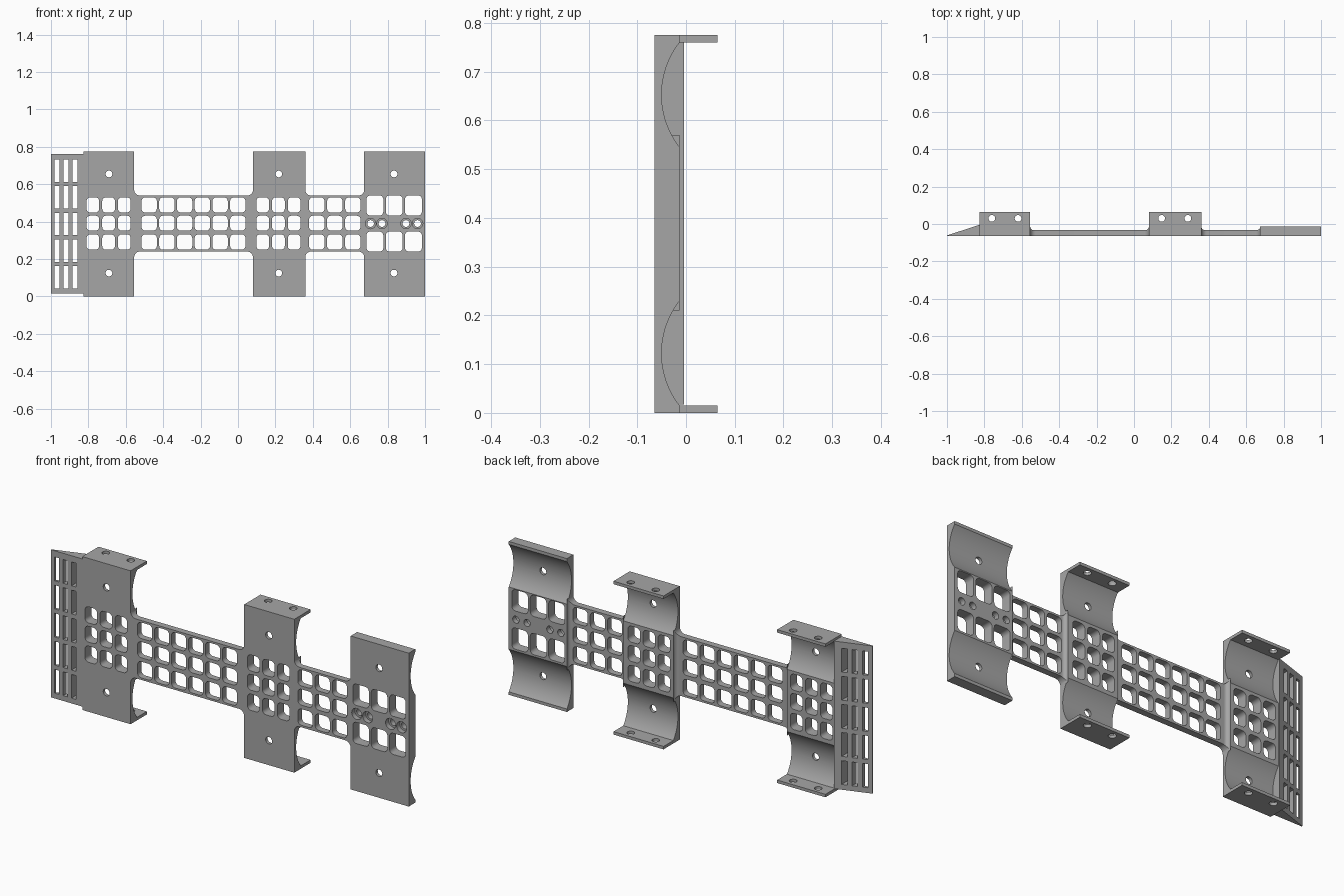
import bpy, bmesh, math

cube = bpy.data.objects.get("Cube")
if cube:
    bpy.data.objects.remove(cube, do_unlink=True)

grey = bpy.data.materials.new("plain grey")
grey.use_nodes = True
COLOUR = (0.38, 0.38, 0.38, 1)
grey.diffuse_color = COLOUR
grey.node_tree.nodes["Principled BSDF"].inputs["Base Color"].default_value = COLOUR

FRONT, BACK, STRIP_BACK = -0.065, -0.013, -0.033
HEIGHT = 0.775
MID = HEIGHT / 2
ROWS = [(0.25, 0.332), (0.352, 0.432), (0.449, 0.53)]


def arc(cx, cy, r, a0, a1, n=8):
    angles = [math.radians(a0 + (a1 - a0) * i / n) for i in range(n + 1)]
    return [(cx + r * math.cos(a), cy + r * math.sin(a)) for a in angles]


def rounded(x0, x1, z0, z1, r=0.02):
    pts = []
    for cx, cz, a in ((x1 - r, z1 - r, 0), (x0 + r, z1 - r, 90),
                      (x0 + r, z0 + r, 180), (x1 - r, z0 + r, 270)):
        pts += arc(cx, cz, r, a, a + 90, 5)
    return pts


def rect(x0, x1, z0, z1):
    return [(x0, z0), (x1, z0), (x1, z1), (x0, z1)]


def disc(x, z, r=0.018):
    return arc(x, z, r, 0, 360, 24)[:-1]


# Where each profile plane and its extrusion depth land in space
PLACE = {"xz": lambda a, b, d: (a, d, b),
         "yz": lambda a, b, d: (d, a, b),
         "xy": lambda a, b, d: (a, b, d)}


def prisms(name, outlines, plane, lo, hi):
    """One object holding an extruded solid for every outline."""
    bm = bmesh.new()
    for pts in outlines:
        low = [bm.verts.new(PLACE[plane](a, b, lo)) for a, b in pts]
        high = [bm.verts.new(PLACE[plane](a, b, hi)) for a, b in pts]
        bm.faces.new(low)
        bm.faces.new(high)
        for i in range(len(pts)):
            j = (i + 1) % len(pts)
            bm.faces.new((low[i], low[j], high[j], high[i]))
    bmesh.ops.recalc_face_normals(bm, faces=bm.faces)
    mesh = bpy.data.meshes.new(name)
    bm.to_mesh(mesh)
    bm.free()
    mesh.materials.append(grey)
    obj = bpy.data.objects.new(name, mesh)
    bpy.context.collection.objects.link(obj)
    return obj


def select(obj):
    bpy.ops.object.select_all(action="DESELECT")
    obj.select_set(True)
    bpy.context.view_layer.objects.active = obj


def boolean(obj, cutter, operation="DIFFERENCE"):
    cutter.hide_render = True
    mod = obj.modifiers.new("cut", "BOOLEAN")
    mod.operation, mod.solver, mod.object = operation, "EXACT", cutter
    select(obj)
    bpy.ops.object.modifier_apply(modifier=mod.name)
    bpy.data.objects.remove(cutter, do_unlink=True)


def cut_front(obj, outlines, lo=-0.2, hi=0.2):
    boolean(obj, prisms("cutter", outlines, "xz", lo, hi))


def smooth(obj):
    select(obj)
    bpy.ops.object.shade_smooth_by_angle(angle=math.radians(25))


def columns(first, pitch, width, count):
    return [(first + i * pitch, first + i * pitch + width) for i in range(count)]


def cells(cols, rows):
    return [rounded(x0, x1, z0, z1) for x0, x1 in cols for z0, z1 in rows]


def saddle_block(name, x0, x1, openings, hole_x, tabs=True):
    """Thick plate with two cylindrical scoops in its back."""
    lip = 0.065 if tabs else BACK
    upper = [(FRONT, HEIGHT), (lip, HEIGHT), (lip, 0.76)]
    upper += arc(0.125, 0.6525, 0.175, 142.1, 217.9, 24)
    lower = [(y, HEIGHT - z) for y, z in reversed(upper)]
    block = prisms(name, [clean(upper + lower)], "yz", x0, x1)
    cut_front(block, openings + [disc(hole_x, z) for z in (0.125, 0.655)])
    if tabs:
        holes = [disc(hole_x + s * 0.07, 0.03) for s in (-1, 1)]
        boolean(block, prisms("cutter", holes, "xy", -0.1, 1))
    return block


def clean(pts):
    """Drop points that repeat their predecessor."""
    return [p for i, p in enumerate(pts) if math.dist(p, pts[i - 1]) > 0.001]


def strip(name, x0, x1, cols):
    """Thin lattice, flared where it meets the blocks."""
    r, q, zb, zt = 0.03, BACK - STRIP_BACK, 0.24, 0.54
    outline = (arc(x0 + r, zt + r, r, 180, 270) + arc(x1 - r, zt + r, r, 270, 360)
               + arc(x1 - r, zb - r, r, 0, 90) + arc(x0 + r, zb - r, r, 90, 180))
    profile = (arc(x0 + q, BACK, q, 180, 270) + arc(x1 - q, BACK, q, 270, 360)
               + [(x1, -0.1), (x0, -0.1)])
    obj = prisms(name, [outline], "xz", FRONT, 0)
    boolean(obj, prisms("cutter", [profile], "xy", 0.1, 0.7), "INTERSECT")
    cut_front(obj, cells(cols, ROWS))
    smooth(obj)


# Scooped blocks with mounting tabs
for name, x0, x1, first in (("right_block", -0.825, -0.555, -0.81),
                            ("middle_block", 0.08, 0.36, 0.098)):
    grid = cells(columns(first, 0.084, 0.068, 3), ROWS)
    smooth(saddle_block(name, x0, x1, grid, first + 0.12))

# Wider end block without tabs, with four counterbored holes
grid = cells(columns(0.687, 0.103, 0.09, 3), [(0.24, 0.347), (0.433, 0.54)])
bores = (0.709, 0.77, 0.898, 0.96)
left_block = saddle_block("left_block", 0.675, 1.0,
                          grid + [disc(x, 0.39) for x in bores], 0.834, tabs=False)
cut_front(left_block, [disc(x, 0.39, 0.028) for x in bores], -0.2, FRONT + 0.025)
smooth(left_block)

# Connecting lattices
strip("long_lattice", -0.555, 0.08, columns(-0.516, 0.0948, 0.082, 6))
strip("short_lattice", 0.36, 0.675, columns(0.38, 0.0965, 0.082, 3))

# Slotted end ramp
ramp = prisms("end_ramp", [[(-1, FRONT), (-0.825, FRONT), (-0.825, -0.004), (-1, -0.061)]],
              "xy", 0.017, HEIGHT - 0.012)
cut_front(ramp, [rect(x0, x1, z0, z0 + 0.12)
                 for x0, x1 in columns(-0.98, 0.0475, 0.026, 3)
                 for z0 in (MID + 0.142 * i - 0.06 for i in range(-2, 3))])
